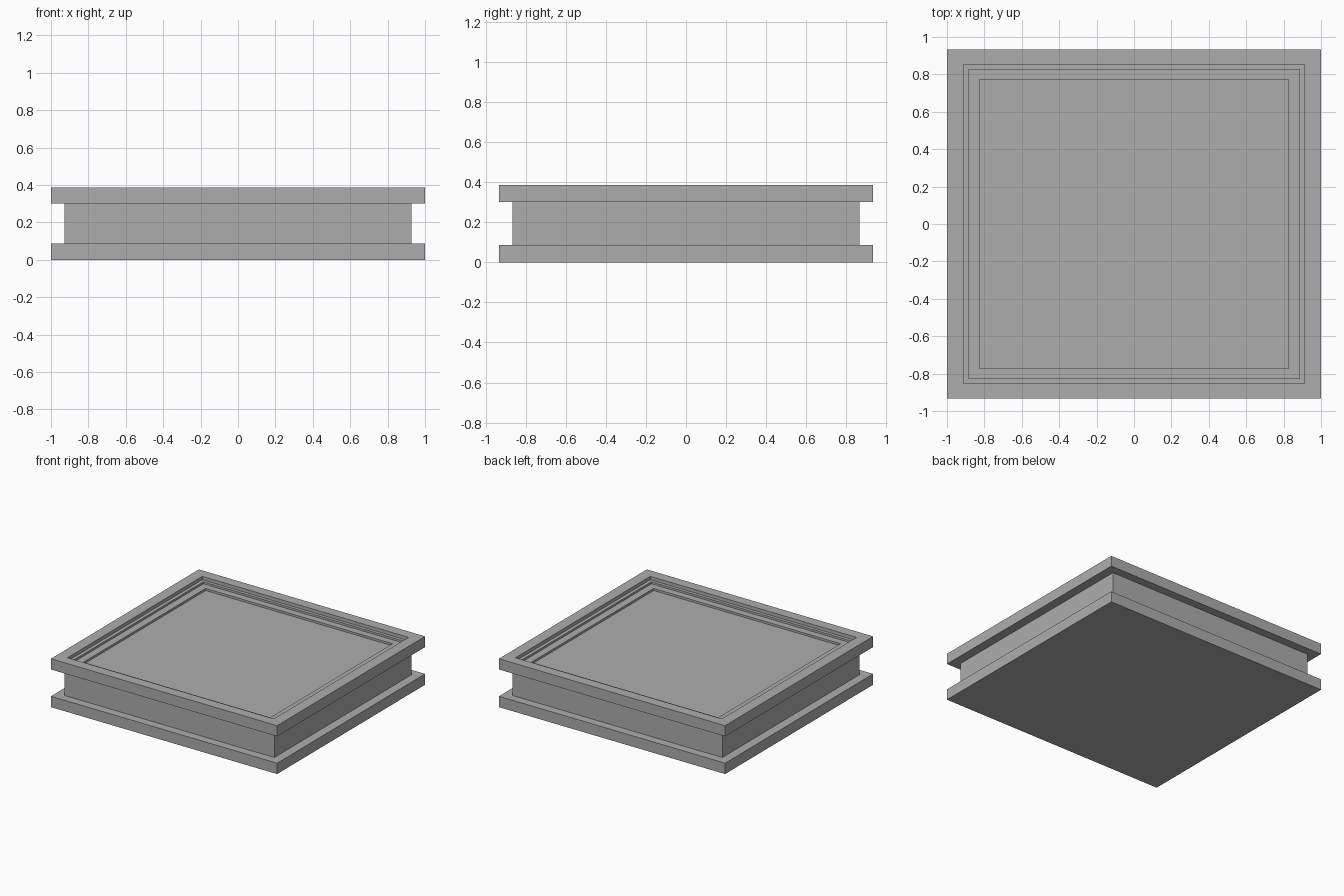
import bpy, bmesh

if "Cube" in bpy.data.objects:
    bpy.data.objects.remove(bpy.data.objects["Cube"])

RATIO = 0.934  # depth / width of every rectangular ring

grey = bpy.data.materials.new("light_grey")
grey.diffuse_color = (0.42, 0.42, 0.42, 1.0)
grey.use_nodes = True
grey.node_tree.nodes["Principled BSDF"].inputs["Base Color"].default_value = grey.diffuse_color


def loft(name, rings, cap_first=False, cap_last=False):
    """Join rectangular rings (half width, height) into a stepped part."""
    bm = bmesh.new()
    loops = []
    for h, z in rings:
        loops.append([bm.verts.new((sx * h, sy * h * RATIO, z))
                      for sx, sy in ((-1, -1), (1, -1), (1, 1), (-1, 1))])
    for a, b in zip(loops, loops[1:]):
        for i in range(4):
            j = (i + 1) % 4
            bm.faces.new((a[i], a[j], b[j], b[i]))
    if cap_first:
        bm.faces.new(loops[0][::-1])
    if cap_last:
        bm.faces.new(loops[-1])
    mesh = bpy.data.meshes.new(name)
    bm.to_mesh(mesh)
    bm.free()
    mesh.materials.append(grey)
    obj = bpy.data.objects.new(name, mesh)
    bpy.context.collection.objects.link(obj)
    return obj


OUTER, CORE = 1.0, 0.928
Z_LOW, Z_HIGH, Z_TOP = 0.087, 0.301, 0.387

# bottom plate with its ledge
loft("bottom_plate", [(OUTER, 0), (OUTER, Z_LOW), (CORE, Z_LOW)], cap_first=True)

# narrower wall between the plates
loft("core_wall", [(CORE, Z_LOW), (CORE, Z_HIGH)])

# top frame, stepping down in three stages to the sunken panel
rings = [(CORE, Z_HIGH), (OUTER, Z_HIGH), (OUTER, Z_TOP)]
level = Z_TOP
for half, depth in ((0.912, 0.027), (0.885, 0.043), (0.826, 0.060)):
    rings += [(half, level), (half, Z_TOP - depth)]
    level = Z_TOP - depth
loft("top_frame_and_panel", rings, cap_last=True)
